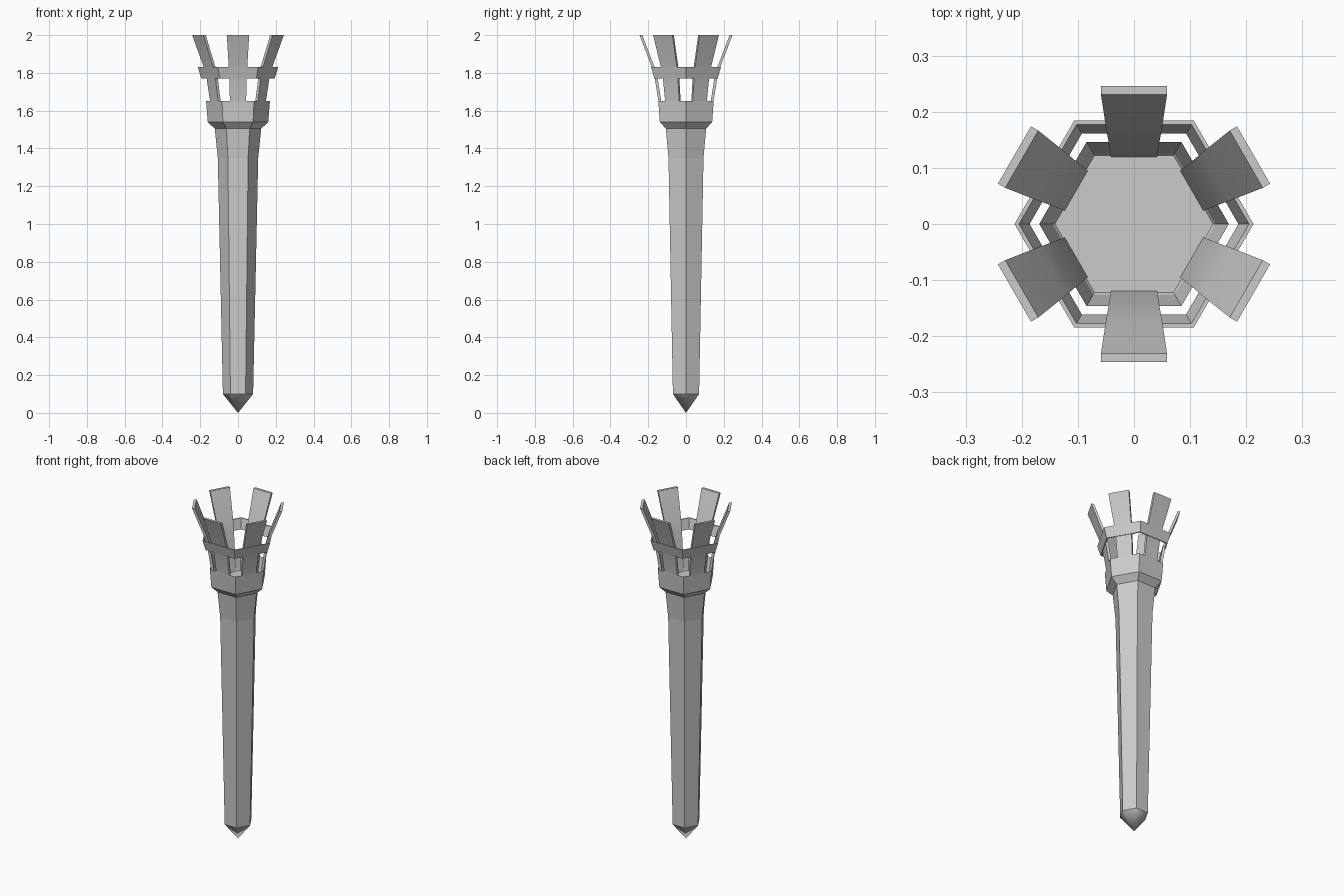
import bpy, bmesh
from math import cos, sin, pi, radians

if "Cube" in bpy.data.objects:
    bpy.data.objects.remove(bpy.data.objects["Cube"])


def make_object(name, bm, angle=25):
    bmesh.ops.recalc_face_normals(bm, faces=bm.faces)
    mesh = bpy.data.meshes.new(name)
    bm.to_mesh(mesh)
    bm.free()
    ob = bpy.data.objects.new(name, mesh)
    bpy.context.collection.objects.link(ob)
    bpy.ops.object.select_all(action='DESELECT')
    bpy.context.view_layer.objects.active = ob
    ob.select_set(True)
    bpy.ops.object.shade_smooth_by_angle(angle=radians(angle))
    return ob


def hex_lathe(name, profile, closed=False, angle=25):
    """Sweep (corner radius, z) points around six sides; radius 0 is a tip."""
    bm = bmesh.new()
    loops = []
    for r, z in profile:
        if r == 0:
            loops.append([bm.verts.new((0, 0, z))] * 6)
        else:
            loops.append([bm.verts.new((r * cos(i * pi / 3), r * sin(i * pi / 3), z))
                          for i in range(6)])
    pairs = list(zip(loops, loops[1:]))
    if closed:
        pairs.append((loops[-1], loops[0]))
    for a, b in pairs:
        for i in range(6):
            j = (i + 1) % 6
            bm.faces.new(dict.fromkeys((a[i], a[j], b[j], b[i])))
    if not closed:
        for loop in (loops[0], loops[-1]):
            if loop[0] is not loop[1]:
                bm.faces.new(loop)
    return make_object(name, bm, angle)


# Pointed foot, tapered handle and flared bowl
hex_lathe("pointed_foot", [(0, 0), (0.08, 0.10)], angle=60)
hex_lathe("handle", [(0.08, 0.10), (0.107, 1.35), (0.123, 1.505)], angle=2)
hex_lathe("bowl", [(0.123, 1.505), (0.16, 1.54), (0.169, 1.65),
                   (0.145, 1.55), (0.141, 1.545)], angle=2)

# Thin hexagonal band tying the slats together
hex_lathe("band", [(0.194, 1.77), (0.213, 1.83), (0.205, 1.83), (0.186, 1.77)],
          closed=True)

# Six bent, flaring slats: (z, inner distance, half width)
slat = [(1.545, 0.119, 0.041), (1.65, 0.131, 0.043), (1.77, 0.150, 0.046),
        (1.83, 0.166, 0.049), (2.0, 0.231, 0.059)]
for k in range(6):
    a = pi / 6 + k * pi / 3
    bm = bmesh.new()
    rows = []
    for z, d, w in slat:
        corners = [(d, -w), (d + 0.015, -w), (d + 0.015, w), (d, w)]
        rows.append([bm.verts.new((u * cos(a) - v * sin(a), u * sin(a) + v * cos(a), z))
                     for u, v in corners])
    for lo, hi in zip(rows, rows[1:]):
        for i in range(4):
            j = (i + 1) % 4
            bm.faces.new((lo[i], lo[j], hi[j], hi[i]))
    bm.faces.new(rows[0])
    bm.faces.new(rows[-1])
    make_object(f"slat_{k + 1}", bm, 30)
